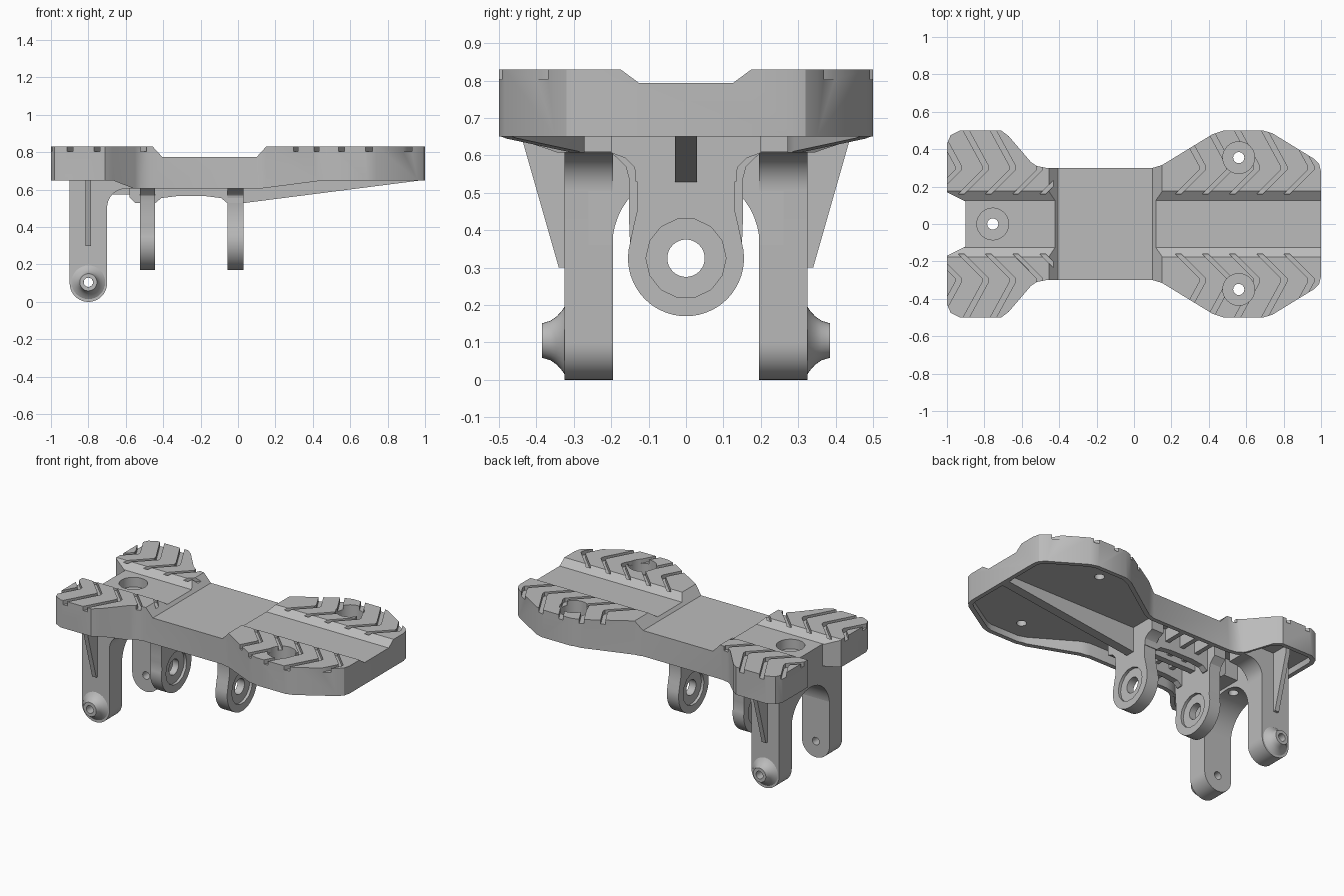
import bpy, bmesh, math

old = bpy.data.objects.get("Cube")
if old:
    bpy.data.objects.remove(old, do_unlink=True)

GREY = (0.5, 0.5, 0.5, 1)
mat = bpy.data.materials.new("plain grey")
mat.use_nodes = True
mat.diffuse_color = GREY
mat.node_tree.nodes["Principled BSDF"].inputs["Base Color"].default_value = GREY

AXES = {"x": lambda u, v, w: (w, u, v),
        "y": lambda u, v, w: (u, w, v),
        "z": lambda u, v, w: (u, v, w)}
CEILING = 0.69   # roof of the hollow underside
ROOT = 0.71      # top of parts sunk into the deck


def finish(name, bm):
    bmesh.ops.recalc_face_normals(bm, faces=bm.faces)
    mesh = bpy.data.meshes.new(name)
    bm.to_mesh(mesh)
    bm.free()
    mesh.materials.append(mat)
    ob = bpy.data.objects.new(name, mesh)
    bpy.context.collection.objects.link(ob)
    return ob


def add_prism(bm, pts, axis, a, b):
    face = bm.faces.new([bm.verts.new(AXES[axis](u, v, a)) for u, v in pts])
    new = bmesh.ops.extrude_face_region(bm, geom=[face], use_keep_orig=True)["geom"]
    move = AXES[axis](0, 0, b - a)
    bmesh.ops.translate(bm, vec=move, verts=[g for g in new if isinstance(g, bmesh.types.BMVert)])


def prism(name, pts, axis, a, b):
    bm = bmesh.new()
    add_prism(bm, pts, axis, a, b)
    return finish(name, bm)


def box(name, x, y, z):
    return prism(name, [(x[0], y[0]), (x[1], y[0]), (x[1], y[1]), (x[0], y[1])], "z", *z)


def arc(cu, cv, r, a0, a1, n):
    steps = [math.radians(a0 + (a1 - a0) * i / n) for i in range(n + 1)]
    return [(cu + r * math.cos(t), cv + r * math.sin(t)) for t in steps]


def disc(cu, cv, r, n=32):
    return arc(cu, cv, r, 0, 360, n)[:-1]


def mirrored(half):
    return half + [(-u, v) for u, v in reversed(half) if abs(u) > 1e-5]


def shrunk(pts, d):
    # Clockwise outline moved inwards by d, with mitred corners
    out = []
    for i, (x, y) in enumerate(pts):
        (px, py), (qx, qy) = pts[i - 1], pts[(i + 1) % len(pts)]
        a, b = math.hypot(x - px, y - py), math.hypot(qx - x, qy - y)
        n1 = ((y - py) / a, (px - x) / a)
        n2 = ((qy - y) / b, (x - qx) / b)
        k = d / (1 + n1[0] * n2[0] + n1[1] * n2[1])
        out.append((x + k * (n1[0] + n2[0]), y + k * (n1[1] + n2[1])))
    return out


def cut(ob, *cutters):
    bpy.context.view_layer.objects.active = ob
    for c in cutters:
        mod = ob.modifiers.new("cut", "BOOLEAN")
        mod.operation, mod.solver, mod.object = "DIFFERENCE", "EXACT", c
        bpy.ops.object.modifier_apply(modifier=mod.name)
        bpy.data.objects.remove(c, do_unlink=True)


def smooth(ob):
    bpy.ops.object.select_all(action="DESELECT")
    ob.select_set(True)
    bpy.context.view_layer.objects.active = ob
    bpy.ops.object.shade_smooth_by_angle(angle=math.radians(30))


# Foot-shaped deck with notched heel and hollow underside
half = [(-0.9, 0.12), (-1, 0.17), (-1, 0.43), (-0.98, 0.475), (-0.93, 0.5), (-0.71, 0.5),
        (-0.67, 0.47), (-0.55, 0.33), (-0.52, 0.31), (-0.47, 0.3), (0.1, 0.3), (0.15, 0.315),
        (0.42, 0.48), (0.48, 0.5), (0.69, 0.5), (0.74, 0.485), (0.96, 0.35), (0.99, 0.32), (1, 0.28)]
outline = half + [(x, -y) for x, y in reversed(half)]
deck = prism("deck", outline, "z", 0.58, 0.83)
underside = [(-1.1, 0.5), (-1.1, 0.65), (-0.67, 0.65), (-0.56, 0.607), (0.13, 0.607),
             (0.46, 0.65), (1.1, 0.65), (1.1, 0.5)]
waist = [(-0.52, 0.9), (-0.405, 0.775), (0.1, 0.775), (0.215, 0.9)]
channel = mirrored([(0.27, 0.9), (0.125, 0.793)])
cut(deck,
    prism("underside_cut", underside, "y", -1, 1),
    prism("cavity_cut", shrunk(outline, 0.028), "z", 0.5, CEILING),
    prism("waist_cut", waist, "y", -1, 1),
    prism("channel_cut", channel, "x", -1.2, 1.2))

# Chevron tread grooves on the four pads
bm = bmesh.new()
for i in range(14):
    x = -1.085 + 0.145 * i
    if -0.45 < x < 0.1:
        continue
    path = [(x, 0.16), (x + 0.13, 0.29), (x + 0.13, 0.31), (x + 0.01, 0.53)]
    strip = path + [(u + 0.032, v) for u, v in reversed(path)]
    for s in (1, -1):
        add_prism(bm, [(u, s * v) for u, v in strip], "z", 0.803, 0.9)
cut(deck, finish("tread_cut", bm))

# Recessed bolt holes in the deck
bolts = [(-0.755, 0), (0.56, 0.355), (0.56, -0.35)]
for x, y in bolts:
    cut(deck, prism("recess_cut", disc(x, y, 0.085), "z", 0.73, 0.9),
        prism("bolt_cut", disc(x, y, 0.03, 16), "z", 0.5, 0.9))
smooth(deck)

# Arch joining the two heel legs
arch_pts = [(0.26, ROOT), (0.26, 0.36)] + arc(0, 0.36, 0.197, 0, 180, 24) + [(-0.26, 0.36), (-0.26, ROOT)]
arch = prism("heel_arch", arch_pts, "x", -0.899, -0.7)
cut(arch, prism("bolt_cut", disc(-0.755, 0, 0.03, 16), "z", 0.5, 0.9))
smooth(arch)

# Heel legs with gussets and flared bosses
leg_pts = ([(-0.9, ROOT), (-0.9, 0.1)] + arc(-0.8, 0.1, 0.1, 180, 360, 20)
           + arc(-0.6, 0.505, 0.1, 180, 90, 8) + [(-0.56, 0.607), (-0.56, ROOT)])
for side, s in (("left", 1), ("right", -1)):
    leg = prism(side + "_leg", leg_pts, "y", s * 0.195, s * 0.325)
    cut(leg, prism("pin_cut", disc(-0.8, 0.105, 0.025, 16), "y", s * 0.1, s * 0.5))
    smooth(leg)

    gusset = [(s * 0.31, 0.3), (s * 0.34, 0.3), (s * 0.44, 0.65), (s * 0.44, ROOT), (s * 0.31, ROOT)]
    prism(side + "_gusset", gusset, "x", -0.815, -0.785)

    bm = bmesh.new()
    section = [(0.095, 0.322), (0.082, 0.33), (0.065, 0.345), (0.053, 0.362), (0.046, 0.385), (0.025, 0.385),
               (0.025, 0.322)]
    verts = [bm.verts.new((-0.8 + r, s * y, 0.105)) for r, y in section]
    edges = [bm.edges.new((a, b)) for a, b in zip(verts, verts[1:] + verts[:1])]
    bmesh.ops.spin(bm, geom=verts + edges, cent=(-0.8, 0, 0.105), axis=(0, 1, 0),
                   angle=math.tau, steps=32, use_merge=True)
    bmesh.ops.remove_doubles(bm, verts=bm.verts, dist=1e-4)
    smooth(finish(side + "_boss", bm))

# Pivot lugs, counterbored on both faces
for name, a, b, neck in (("heel_lug", -0.525, -0.445, 0.153), ("toe_lug", -0.055, 0.03, 0.131)):
    lug_half = ([(0.2, ROOT), (0.2, 0.607), (neck + 0.03, 0.592), (neck + 0.008, 0.57), (neck, 0.54),
                 (neck, 0.45), ((neck + 0.15) / 2, 0.41)] + arc(0, 0.325, 0.155, 15, -90, 16))
    lug = prism(name, mirrored(lug_half), "x", a, b)
    cut(lug, prism("bore_cut", disc(0, 0.325, 0.05), "x", a - 0.1, b + 0.1),
        prism("outer_cut", disc(0, 0.325, 0.107, 14), "x", b - 0.018, b + 0.1),
        prism("inner_cut", disc(0, 0.325, 0.107, 14), "x", a - 0.1, a + 0.018))
    smooth(lug)

# Tapered keel under the toe
keel = [(0.02, 0.527), (0.98, 0.65), (0.98, ROOT), (0.02, ROOT)]
prism("toe_keel", keel, "y", -0.03, 0.03)

# Ribbed frame between the lugs
rail = [(-0.58, ROOT), (-0.58, 0.56), (-0.55, 0.53), (-0.44, 0.53), (-0.41, 0.555), (-0.33, 0.565),
        (-0.17, 0.565), (-0.09, 0.555), (-0.06, 0.53), (0.03, 0.53), (0.03, ROOT)]
for side, s in (("left", 1), ("right", -1)):
    prism(side + "_rail", rail, "y", s * 0.095, s * 0.135)
for i, x in enumerate((-0.36, -0.25, -0.14)):
    box("cross_rib_%d" % (i + 1), (x - 0.015, x + 0.015), (-0.28, 0.28), (0.61, ROOT))
box("spine_rib", (-0.45, -0.05), (-0.02, 0.02), (0.58, ROOT))
box("heel_block", (-0.705, -0.52), (-0.1, 0.1), (0.575, ROOT))
